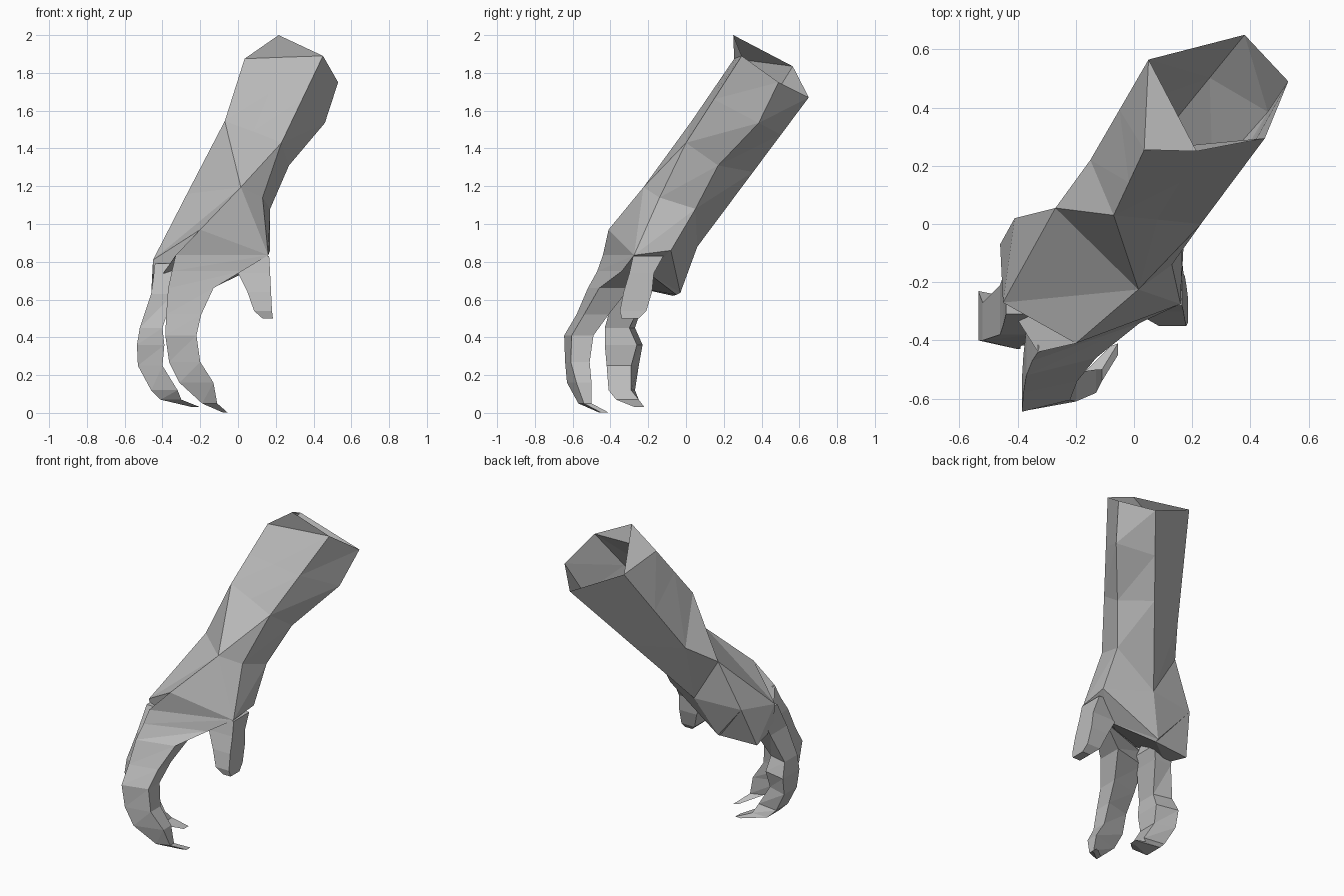
import bpy, bmesh

skin = bpy.data.materials.new("plain_grey")
skin.diffuse_color = (0.5, 0.5, 0.5, 1)


def loft(name, rings, cap_start=True, extra=()):
    """Skin a list of equal-length rings with flat triangles."""
    bm = bmesh.new()
    rows = [[bm.verts.new(p) for p in ring] for ring in rings]
    n = len(rows[0])
    for a, b in zip(rows, rows[1:]):
        for c in range(n):
            d = (c + 1) % n
            bm.faces.new((a[c], a[d], b[c]))
            bm.faces.new((a[d], b[d], b[c]))
    bm.faces.new(rows[-1])
    if cap_start:
        bm.faces.new(rows[0][::-1])
    for tri in extra:
        bm.faces.new([bm.verts.new(p) for p in tri])
    bmesh.ops.triangulate(bm, faces=[f for f in bm.faces if len(f.verts) > 4])
    bmesh.ops.remove_doubles(bm, verts=bm.verts, dist=0.001)
    bmesh.ops.recalc_face_normals(bm, faces=bm.faces)
    mesh = bpy.data.meshes.new(name)
    bm.to_mesh(mesh)
    bm.free()
    mesh.materials.append(skin)
    ob = bpy.data.objects.new(name, mesh)
    bpy.context.collection.objects.link(ob)
    return ob


def slab(x0, x1, y0, y1, z, skew=0.0):
    """Four-sided level slice of a finger; skew shifts its right side in y."""
    return [(x0, y0, z), (x1, y0 + skew, z), (x1, y1 + skew, z), (x0, y1, z)]


# Forearm, wrist and palm: one shell, open at the cut end
peak = (.215, .25, 2.0)
rim = [(.035, .255, 1.875), (.24, .275, 1.883), (.45, .295, 1.89), (.53, .49, 1.75),
       (.38, .65, 1.67), (.38, .65, 1.67), (.05, .565, 1.835), (.05, .565, 1.835)]
mid = [(-.07, .03, 1.545), (.08, .015, 1.49), (.23, 0, 1.43), (.27, .17, 1.31),
       (.14, .355, 1.275), (.14, .355, 1.275), (-.15, .22, 1.28), (-.15, .22, 1.28)]
# Swelling on the outer side of the forearm
swell = [tuple((a + b) / 2 for a, b in zip(p, q)) for p, q in zip(rim, mid)]
swell[3] = (.46, .385, 1.535)
wrist = [(.015, -.225, 1.195), (.015, -.225, 1.195), (.13, -.14, 1.14), (.17, .05, 1.08),
         (-.10, .06, .88), (-.10, .06, .88), (-.27, .055, 1.16), (-.27, .055, 1.16)]
knuckle = [(-.2, -.41, .97), (.16, -.275, .835), (.16, -.275, .835), (.17, -.08, .86),
           (-.21, -.03, .635), (-.41, .02, .87), (-.41, .02, .87), (-.45, -.27, .81)]
palm = [(-.33, -.44, .835), (.16, -.275, .835), (.16, -.275, .835), (.03, -.2, .74),
        (-.21, -.05, .625), (-.46, -.07, .62), (-.46, -.07, .62), (-.45, -.25, .66)]
# Two flaps rise to a peak at the cut end
flaps = [(rim[0], rim[1], peak), (rim[1], rim[2], peak), (rim[0], peak, rim[6])]
loft("forearm_and_palm", [rim, swell, mid, wrist, knuckle, palm], False, flaps)

# Front finger, curling to the right at the tip
loft("front_finger", [slab(*s) for s in (
    (-.33, .16, -.44, -.42, .835, .165),
    (-.35, .02, -.47, -.36, .75, .13),
    (-.37, -.13, -.52, -.36, .66, .06),
    (-.38, -.195, -.58, -.45, .52, .04),
    (-.385, -.22, -.645, -.53, .41, .04),
    (-.365, -.20, -.64, -.54, .27, .03),
    (-.31, -.13, -.63, -.55, .16, .05),
    (-.19, -.11, -.57, -.53, .05, .03),
    (-.08, -.055, -.46, -.42, .002, .01))])

# Rear finger
loft("rear_finger", [slab(*s) for s in (
    (-.44, -.33, -.31, -.17, .79),
    (-.45, -.31, -.35, -.18, .70),
    (-.46, -.34, -.38, -.21, .63),
    (-.52, -.40, -.40, -.27, .45, -.03),
    (-.535, -.39, -.40, -.23, .36, -.03),
    (-.53, -.40, -.38, -.25, .25, -.04),
    (-.46, -.32, -.39, -.27, .12, -.02),
    (-.41, -.30, -.37, -.25, .07),
    (-.24, -.20, -.27, -.22, .03))])

# Thumb
loft("thumb", [slab(*s) for s in (
    (.00, .165, -.28, -.12, .83),
    (.00, .17, -.30, -.17, .74),
    (.05, .175, -.33, -.18, .64),
    (.085, .18, -.35, -.21, .54),
    (.13, .185, -.34, -.25, .50))])
